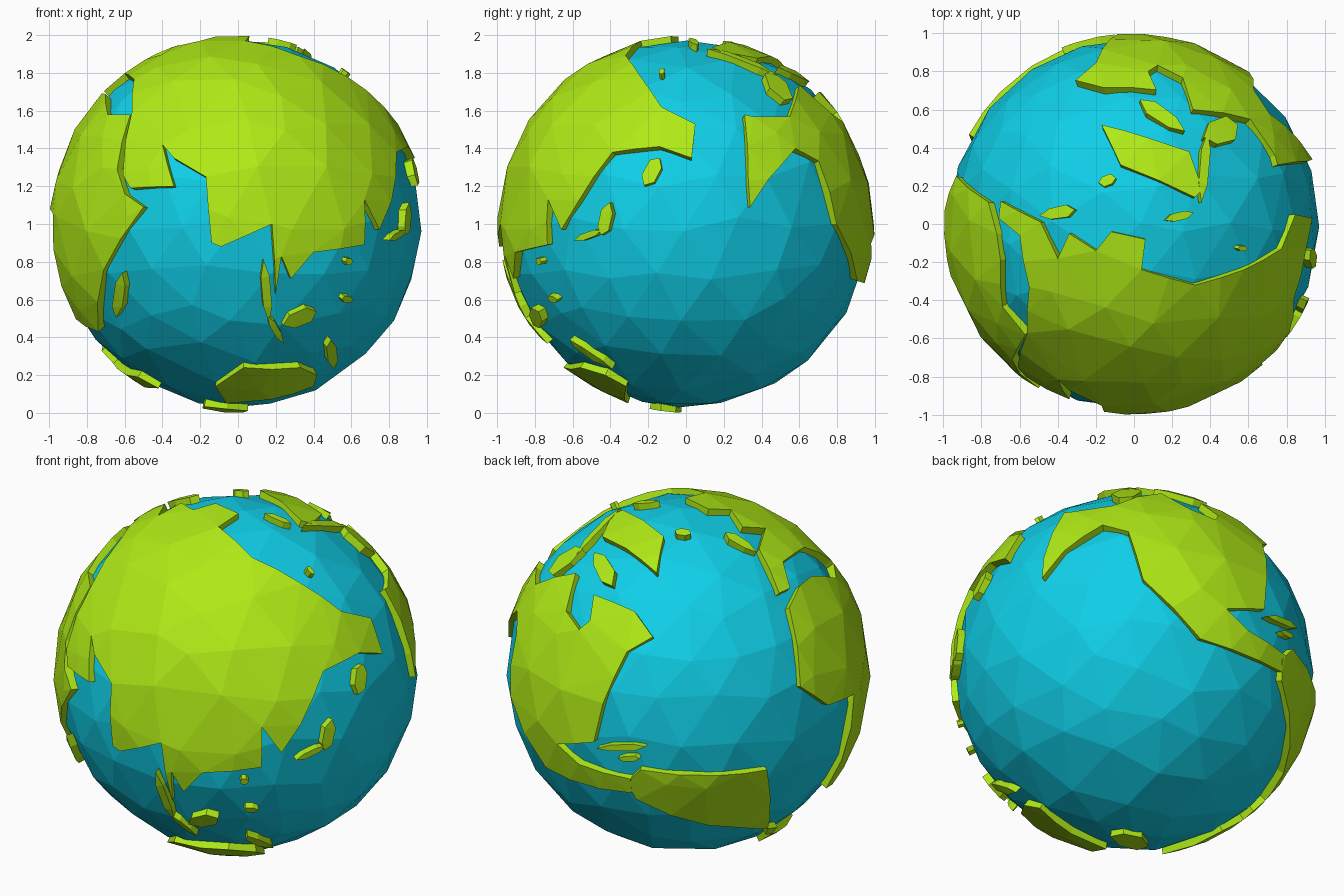
import bpy, bmesh, random
from math import sin, cos, radians, sqrt, tau
from mathutils import Vector, geometry

if "Cube" in bpy.data.objects:
    bpy.data.objects.remove(bpy.data.objects["Cube"])

random.seed(4)
CENTRE = Vector((0, 0, 1))
OCEAN_R, LAND_R, LAND_BASE = 0.972, 1.0, 0.94


def material(name, rgb):
    m = bpy.data.materials.new(name)
    m.diffuse_color = (*rgb, 1)
    m.use_nodes = True
    m.node_tree.nodes["Principled BSDF"].inputs["Base Color"].default_value = m.diffuse_color
    return m


SEA = material("sea_blue", (0.005, 0.62, 0.80))
GRASS = material("land_green", (0.43, 0.82, 0.008))

# Sketch directions (azimuth, elevation): coastlines are drawn flat, then thrown onto the sphere
VIEWS = {"F": (0, 0), "R": (90, 0), "T": (0, 90), "B": (215, 25), "D": (140, -30)}


def on_sphere(view, u, v):
    a, e = (radians(k) for k in VIEWS[view])
    right = Vector((cos(a), sin(a), 0))
    up = Vector((-sin(a) * sin(e), cos(a) * sin(e), cos(e)))
    toward = Vector((sin(a) * cos(e), -cos(a) * cos(e), sin(e)))
    return (right * u + up * v + toward * sqrt(max(0, 1 - u * u - v * v))).normalized()


def finish(name, bm, mat):
    bmesh.ops.recalc_face_normals(bm, faces=bm.faces[:])
    me = bpy.data.meshes.new(name)
    bm.to_mesh(me)
    bm.free()
    me.materials.append(mat)
    ob = bpy.data.objects.new(name, me)
    ob.location = CENTRE
    bpy.context.collection.objects.link(ob)


def faceted_ball(radius, jitter):
    bm = bmesh.new()
    bmesh.ops.create_icosphere(bm, subdivisions=3, radius=1)
    for v in bm.verts:
        v.co = (v.co + Vector([random.uniform(-jitter, jitter) for _ in range(3)])).normalized() * radius
    return bm


# Ocean ball, and a scatter of points that facet the larger land areas
finish("ocean", faceted_ball(OCEAN_R, 0.05), SEA)
ball = faceted_ball(1, 0.06)
SCATTER = [v.co.copy() for v in ball.verts]
ball.free()


def slab(name, raw):
    """Raised faceted slab inside a closed coastline of unit vectors."""
    coast = []
    for p, q in zip(raw, raw[1:] + raw[:1]):
        n = int((q - p).length / 0.24) + 1
        coast += [p.lerp(q, i / n).normalized() for i in range(n)]
    mid = sum(coast, Vector()).normalized()
    ax = mid.orthogonal().normalized()
    ay = mid.cross(ax)

    def flat(p):
        k = 1 + p.dot(mid)
        return Vector((p.dot(ax) / k, p.dot(ay) / k))

    def unflat(q):
        s = q.length_squared
        return (ax * q.x + ay * q.y) * (2 / (1 + s)) + mid * ((1 - s) / (1 + s))

    inner = [s for s in SCATTER if s.dot(mid) > -0.3 and min((s - c).length for c in coast) > 0.08]
    n = len(coast)
    vs, _, fs, *_ = geometry.delaunay_2d_cdt(
        [flat(p) for p in coast + inner], [(i, (i + 1) % n) for i in range(n)], [], 1, 1e-5)
    bm = bmesh.new()
    top = [bm.verts.new(unflat(q) * LAND_R) for q in vs]
    for f in fs:
        bm.faces.new([top[i] for i in f])
    bmesh.ops.delete(bm, geom=[v for v in bm.verts if not v.link_faces], context="VERTS")
    lower = bmesh.ops.extrude_face_region(bm, geom=bm.faces[:], use_keep_orig=True)["geom"]
    for v in lower:
        if isinstance(v, bmesh.types.BMVert):
            v.co *= LAND_BASE / LAND_R
    finish(name, bm, GRASS)


def land(name, *strokes):
    """Continent: loop of strokes, each (view, points)."""
    slab(name, [on_sphere(view, *p) for view, pts in strokes for p in pts])


def island(name, view, u, v, length, width, angle=0):
    """Small rugged six-sided island, angle in degrees from the view's right."""
    c, s = cos(radians(angle)), sin(radians(angle))
    pts = []
    for i in range(6):
        k = random.uniform(0.9, 1.15) / 2
        x, y = length * k * cos(tau * i / 6), width * k * sin(tau * i / 6)
        pts.append(on_sphere(view, u + x * c - y * s, v + x * s + y * c))
    slab(name, pts)


# Continents
land("eurasia",
     ("F", [(-.56, .6), (-.61, .26), (-.57, .19), (-.34, .2), (-.4, .42), (-.34, .35), (-.17, .25),
            (-.14, -.1), (-.09, -.12), (.18, 0), (.2, -.37), (.23, -.17), (.28, -.29), (.4, -.15),
            (.67, -.11), (.67, .13), (.75, -.03)]),
     ("R", [(-.57, .12), (-.39, .38), (-.14, .41), (.03, .35), (.05, .53), (-.13, .62), (-.24, .78)]),
     ("T", [(.32, -.32), (.04, -.24), (.06, -.08), (-.12, -.04), (-.2, -.14), (-.34, -.05), (-.4, -.18),
            (-.49, .01), (-.7, .12), (-.71, .03), (-.6, -.06), (-.55, -.33)]))
land("africa",
     ("F", [(-.57, .58), (-.69, .58)]),
     ("T", [(-.7, -.19), (-.72, -.05)]),
     ("B", [(.56, .35), (.62, -.08), (.77, -.18), (.91, -.12), (.76, -.63)]),
     ("F", [(-.74, -.57), (-.71, -.24), (-.5, .09), (-.6, .16), (-.64, .29)]))
land("north_america",
     ("R", [(.34, .09), (.44, .24), (.58, .4)]),
     ("D", [(-.03, .76), (.05, .5), (.36, .18), (.8, 0)]),
     ("B", [(-.3, -.58), (-.58, -.5), (-.7, -.39), (-.5, -.38), (-.45, -.17), (-.32, .11), (-.18, .19),
            (-.28, .33), (-.5, .42), (-.52, .28), (-.58, .23), (-.65, .33)]),
     ("T", [(.31, .6), (.61, .55), (.74, .36)]),
     ("R", [(.31, .58), (.33, .23)]))
land("south_america",
     ("B", [(-.32, -.6), (-.25, -.53), (.18, -.56), (.44, -.53), (.43, -.88)]),
     ("F", [(-.53, -.81), (-.42, -.87)]),
     ("D", [(.48, -.86), (.66, -.75), (.81, -.55), (.8, -.05)]))
land("australia",
     ("F", [(-.12, -.86), (.03, -.76), (.33, -.76), (.42, -.8), (.4, -.86), (.17, -.93), (-.06, -.95)]))
land("greenland",
     ("T", [(-.17, .52), (.08, .45), (.29, .38), (.36, .18), (.32, .14), (-.07, .31)]))

# Islands: view, centre, length, width, angle
island("madagascar_island", "F", -.63, -.38, .23, .06, 82)
island("sunda_west_island", "F", .15, -.36, .3, .05, -85)
island("sunda_south_island", "F", .2, -.56, .15, .04, -60)
island("sunda_large_island", "F", .33, -.5, .2, .09, 22)
island("papuan_island", "F", .5, -.69, .15, .06, -85)
island("east_sea_island_a", "F", .59, -.2, .04, .04)
island("east_sea_island_b", "F", .58, -.4, .06, .04)
island("japan_north_island", "R", -.43, .02, .18, .07, 75)
island("japan_south_island", "R", -.52, -.06, .15, .04, 20)
island("north_pacific_island", "R", -.18, .28, .16, .08, 60)
island("britain", "T", -.4, .06, .18, .07, 10)
island("iceland", "T", -.14, .23, .09, .06, 15)
island("arctic_island_a", "T", .24, .04, .14, .05, 15)
island("arctic_island_b", "T", .57, -.13, .05, .03)
island("arctic_island_c", "T", .37, .3, .33, .05, 85)
island("arctic_island_d", "T", .15, .57, .27, .08, -35)
island("arctic_island_e", "T", .46, .49, .2, .15, 20)
island("caribbean_large", "B", -.35, -.41, .26, .04, 2)
island("caribbean_small", "B", -.31, -.47, .12, .03)
island("southern_island", "D", -.02, -.92, .2, .08, -15)
